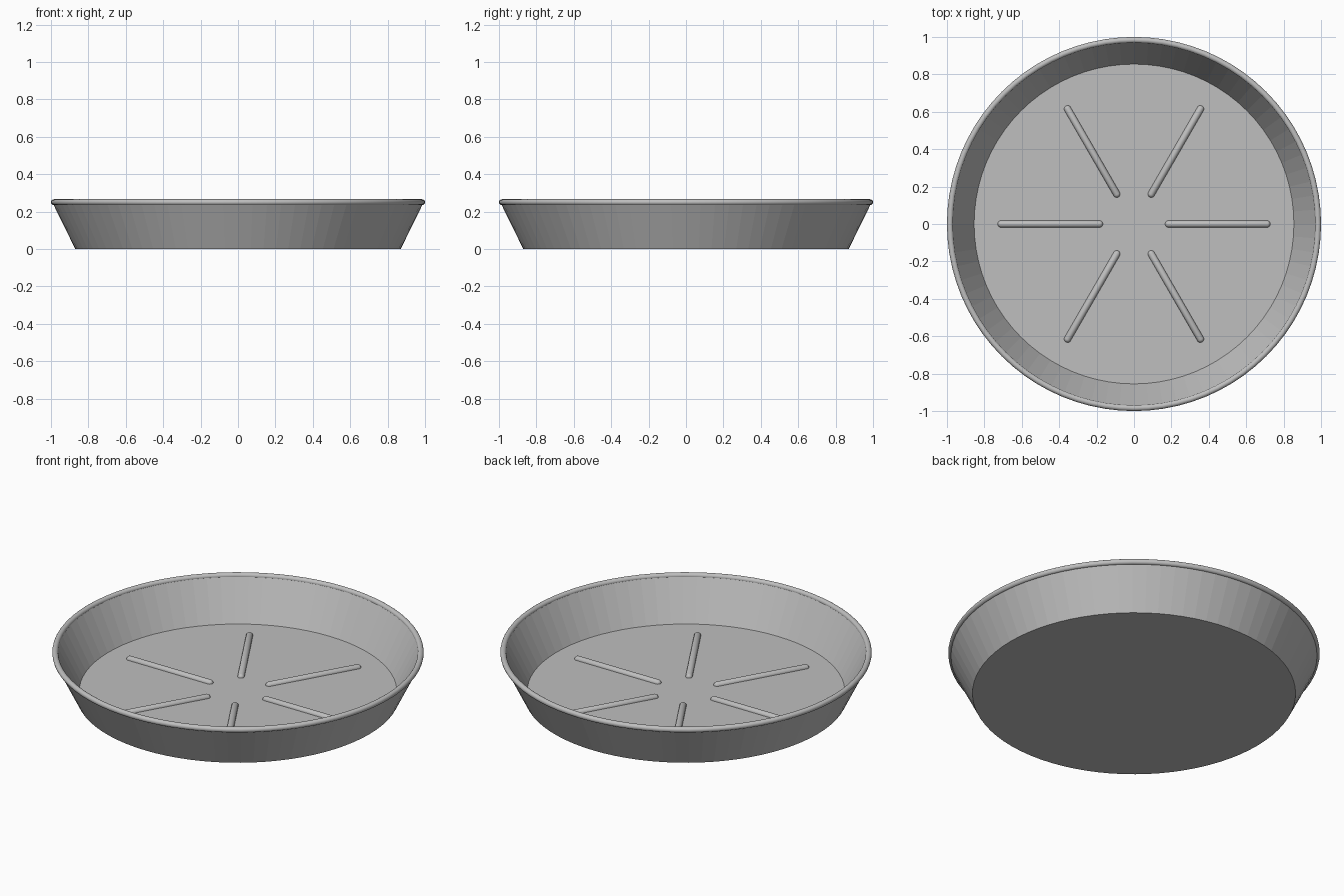
import bpy, bmesh, math
from mathutils import Matrix

cube = bpy.data.objects.get("Cube")
if cube:
    bpy.data.objects.remove(cube, do_unlink=True)

SIDES = 80
FLOOR_Z = 0.02
RIB_RADIUS = 0.019
RIB_START, RIB_END = 0.185, 0.71

grey = bpy.data.materials.new("plain grey")
grey.use_nodes = True
colour = (0.52, 0.52, 0.52, 1)
grey.diffuse_color = colour
grey.node_tree.nodes["Principled BSDF"].inputs["Base Color"].default_value = colour


def finish(bm, name, smooth):
    """Turn a bmesh into a named object in the scene."""
    bmesh.ops.recalc_face_normals(bm, faces=bm.faces)
    for face in bm.faces:
        face.smooth = smooth
    mesh = bpy.data.meshes.new(name)
    bm.to_mesh(mesh)
    bm.free()
    mesh.materials.append(grey)
    obj = bpy.data.objects.new(name, mesh)
    bpy.context.collection.objects.link(obj)
    return obj


def lathe(name, profile, closed=False, smooth=False):
    """Revolve a radius/height profile around z."""
    bm = bmesh.new()
    verts = [bm.verts.new((r, 0, z)) for r, z in profile]
    pairs = list(zip(verts, verts[1:]))
    if closed:
        pairs.append((verts[-1], verts[0]))
    edges = [bm.edges.new(p) for p in pairs]
    bmesh.ops.spin(bm, geom=verts + edges, cent=(0, 0, 0), axis=(0, 0, 1),
                   angle=math.tau, steps=SIDES, use_duplicate=False)
    bmesh.ops.remove_doubles(bm, verts=bm.verts, dist=0.0001)
    return finish(bm, name, smooth)


# Flat-bottomed dish with a thin sloping wall
lathe("dish", [(0, 0), (0.87, 0), (0.993, 0.25), (0.97, 0.25),
               (0.855, FLOOR_Z), (0, FLOOR_Z)])

# Rolled rim
rim_r = 0.016
ring = [math.tau * i / 16 for i in range(16)]
lathe("rim", [(0.984 + rim_r * math.cos(a), 0.25 + rim_r * math.sin(a)) for a in ring],
      closed=True, smooth=True)

# Six round-ended ribs radiating across the floor
for i in range(6):
    bm = bmesh.new()
    bmesh.ops.create_uvsphere(bm, u_segments=16, v_segments=9, radius=RIB_RADIUS)
    for v in bm.verts:
        v.co.z += RIB_END if v.co.z > 0 else RIB_START
    turn = Matrix.Rotation(math.radians(60 * i), 4, "Z") @ Matrix.Rotation(math.pi / 2, 4, "Y")
    bm.transform(Matrix.Translation((0, 0, FLOOR_Z)) @ turn)
    finish(bm, f"floor_rib_{i + 1}", True)
